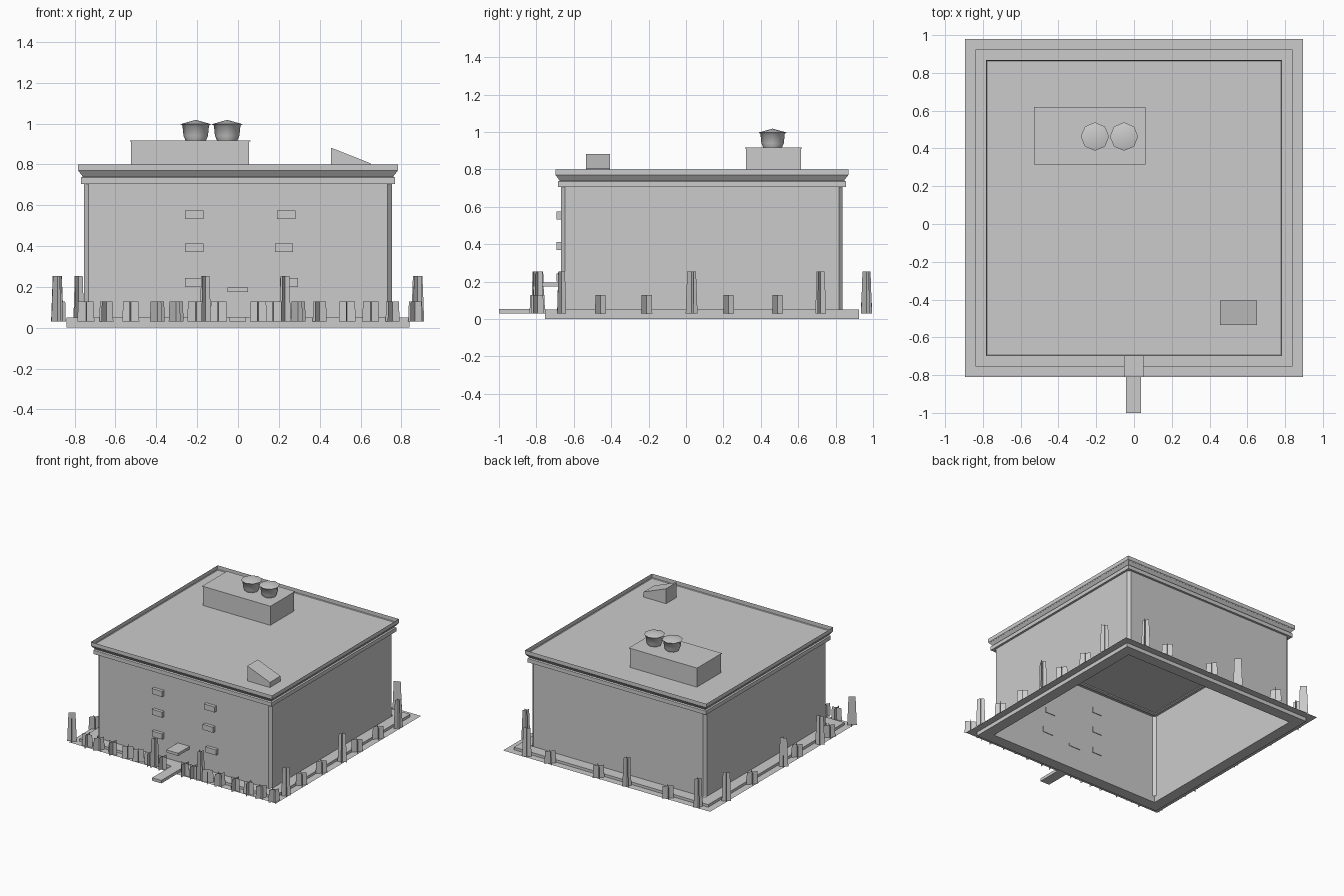
import bpy
import bmesh
import math
import random
from mathutils import Vector

random.seed(4)
if "Cube" in bpy.data.objects:
    bpy.data.objects.remove(bpy.data.objects["Cube"], do_unlink=True)

GREY = bpy.data.materials.new("plain_grey")
GREY.use_nodes = True
colour = (0.6, 0.6, 0.6, 1)
GREY.diffuse_color = colour
GREY.node_tree.nodes["Principled BSDF"].inputs["Base Color"].default_value = colour

CENTRE_Y = 0.085
WALL = 0.753
GROUND = 0.03
ROOF = 0.765


def finish(name, bm, smooth=None):
    mesh = bpy.data.meshes.new(name)
    bm.to_mesh(mesh)
    bm.free()
    mesh.materials.append(GREY)
    obj = bpy.data.objects.new(name, mesh)
    bpy.context.collection.objects.link(obj)
    if smooth:
        mesh.shade_smooth()
        mesh.set_sharp_from_angle(angle=math.radians(smooth))
    return obj


def box(name, low, high):
    bm = bmesh.new()
    bmesh.ops.create_cube(bm, size=1)
    low, high = Vector(low), Vector(high)
    for v in bm.verts:
        v.co = (low + high) / 2 + v.co * (high - low)
    return finish(name, bm)


def square_loft(name, profile, chamfer=0, closed=False, cap=False):
    """Sweep a (half width, height) profile round the building outline."""
    bm = bmesh.new()
    rings = []
    for half, z in profile:
        ring = []
        for sx, sy in ((1, 1), (-1, 1), (-1, -1), (1, -1)):
            corner = [(half, half)]
            if chamfer:
                corner = [(half, half - chamfer), (half - chamfer, half)]
                if sx * sy < 0:
                    corner.reverse()
            ring += [bm.verts.new((sx * x, sy * y + CENTRE_Y, z)) for x, y in corner]
        rings.append(ring)
    pairs = list(zip(rings, rings[1:]))
    if closed:
        pairs.append((rings[-1], rings[0]))
    for a, b in pairs:
        for i in range(len(a)):
            j = (i + 1) % len(a)
            bm.faces.new((a[i], a[j], b[j], b[i]))
    if cap:
        bm.faces.new(rings[-1])
    if closed:
        bmesh.ops.recalc_face_normals(bm, faces=bm.faces)
    return finish(name, bm)


# Ground border, plinth and walls with cut corners
square_loft("ground_border", [(0.895, GROUND), (0.84, GROUND)])
square_loft("plinth", [(0.84, 0), (0.84, 0.05), (WALL, 0.05), (WALL, 0)], closed=True)
square_loft("walls", [(WALL, 0.05), (WALL, 0.705)], chamfer=0.02)

# Stepped cornice with thin parapet, and the sunken flat roof
square_loft("cornice", [(WALL - 0.02, 0.705), (0.77, 0.705), (0.77, 0.735),
                        (0.76, 0.74), (0.783, 0.77), (0.783, 0.8)])
square_loft("roof", [(0.78, ROOF), (0.77, ROOF)], cap=True)

# Rooftop plant room
box("plant_room", (-0.525, 0.32, ROOF), (0.055, 0.615, 0.912))
box("plant_room_lid", (-0.53, 0.315, 0.912), (0.06, 0.62, 0.917))


# Eight-sided roof tanks with pointed caps
def tank(name, x, y):
    bm = bmesh.new()
    rings = []
    for r, z in ((0.05, 0.917), (0.06, 0.94), (0.065, 0.99), (0.075, 0.997)):
        rings.append([bm.verts.new((x + r * math.cos(a * math.pi / 4),
                                    y + r * math.sin(a * math.pi / 4), z)) for a in range(8)])
    tip = bm.verts.new((x, y, 1.018))
    for i in range(8):
        j = (i + 1) % 8
        for a, b in zip(rings, rings[1:]):
            bm.faces.new((a[i], a[j], b[j], b[i]))
        bm.faces.new((rings[-1][i], rings[-1][j], tip))
    finish(name, bm, smooth=50)


tank("right_tank", -0.207, 0.463)
tank("left_tank", -0.053, 0.463)

# Sloped stair hatch
hatch = box("roof_hatch", (0.455, -0.535, ROOF), (0.65, -0.405, 0.882))
for v in hatch.data.vertices:
    if v.co.x > 0.6 and v.co.z > 0.8:
        v.co.z = 0.805

# Window boxes, entrance canopy and front path
front = CENTRE_Y - WALL
for level, z in enumerate((0.2, 0.37, 0.532)):
    for side, x in (("right", -0.215), ("left", (0.25, 0.225, 0.237)[level])):
        box(f"{side}_window_{level + 1}", (x - 0.045, front - 0.025, z),
            (x + 0.045, front + 0.005, z + 0.043))
box("entrance_canopy", (-0.052, -0.81, 0.175), (0.05, front + 0.005, 0.196))
box("front_path", (-0.042, -1, GROUND), (0.038, -0.75, 0.053))


# Plants made from two crossed upright cards
def plant(name, x, y, height, bottom, top, turn):
    bm = bmesh.new()
    for angle in (turn, turn + 90):
        d = Vector((math.cos(math.radians(angle)), math.sin(math.radians(angle)), 0))
        base = Vector((x, y, GROUND))
        tip = base + Vector((0, 0, height))
        bm.faces.new([bm.verts.new(p) for p in (base - d * bottom, base + d * bottom,
                                                tip + d * top, tip - d * top)])
    finish(name, bm)


shrubs = [(x, 0.965, 45) for x in (-0.52, 0.08, 0.497)]
shrubs += [(0.868, y, 45) for y in (0.49, 0.228, -0.21, -0.457)]
shrubs += [(-0.873, y, 45) for y in (0.43, -0.125, -0.525)]
hedge = (-0.745, -0.645, -0.525, -0.395, -0.303, -0.207, -0.095, 0.1,
         0.175, 0.295, 0.4, 0.535, 0.65, 0.757, 0.868)
shrubs += [(x, -0.795, random.choice((-8, 8, -35, 30))) for x in hedge]
for i, (x, y, turn) in enumerate(shrubs):
    plant(f"shrub_{i + 1}", x, y, 0.098, 0.042, 0.038, turn)

trees = [(x, 0.965) for x in (-0.78, -0.165, 0.7)]
trees += [(0.88, y) for y in (0.72, 0.03, -0.665)]
trees += [(-0.885, y) for y in (0.765, 0.06, -0.39, -0.785)]
trees += [(-0.16, -0.8), (0.23, -0.79)]
for i, (x, y) in enumerate(trees):
    plant(f"tall_tree_{i + 1}", x, y, 0.224, 0.034, 0.025, random.uniform(20, 60))
